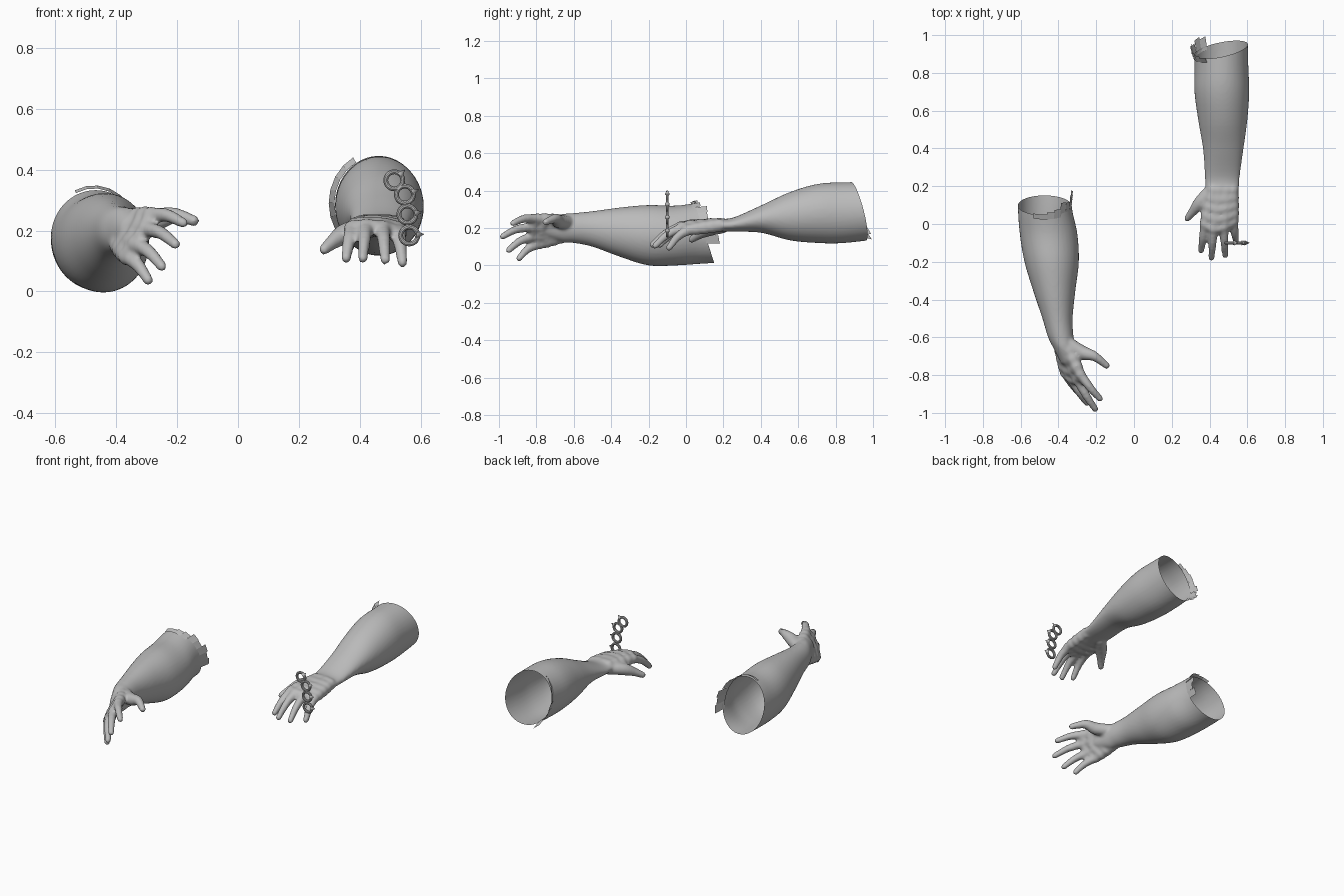
import bpy, bmesh, math
from mathutils import Vector, Matrix

cube = bpy.data.objects.get("Cube")
if cube:
    bpy.data.objects.remove(cube, do_unlink=True)

grey = bpy.data.materials.new("plain_grey")
grey.use_nodes = True
grey.diffuse_color = (0.5, 0.5, 0.5, 1)
grey.node_tree.nodes["Principled BSDF"].inputs["Base Color"].default_value = (0.5, 0.5, 0.5, 1)


def finish(bm, name):
    mesh = bpy.data.meshes.new(name)
    bm.to_mesh(mesh)
    bm.free()
    ob = bpy.data.objects.new(name, mesh)
    bpy.context.collection.objects.link(ob)
    mesh.materials.append(grey)
    return ob


def activate(ob):
    bpy.ops.object.select_all(action="DESELECT")
    ob.select_set(True)
    bpy.context.view_layer.objects.active = ob


def catmull(points, steps):
    """Smooth path through tuples of any length."""
    pts = [points[0]] + list(points) + [points[-1]]
    out = []
    for a, b, c, d in zip(pts, pts[1:], pts[2:], pts[3:]):
        for i in range(steps):
            t = i / steps
            out.append([0.5 * (2 * q + (r - p) * t + (2 * p - 5 * q + 4 * r - s) * t * t
                               + (3 * q - p - 3 * r + s) * t ** 3)
                        for p, q, r, s in zip(a, b, c, d)])
    out.append(list(points[-1]))
    return out


def loft(bm, sections, sides=40):
    """Closed tube from sections (y, x min, x max, z min, z max)."""
    rings = []
    for y, x0, x1, z0, z1 in catmull(sections, 5):
        ring = []
        for k in range(sides):
            t = math.tau * k / sides
            ring.append(bm.verts.new(((x0 + x1) / 2 + (x1 - x0) / 2 * math.cos(t), y,
                                      (z0 + z1) / 2 + (z1 - z0) / 2 * math.sin(t))))
        rings.append(ring)
    for r, s in zip(rings, rings[1:]):
        for k in range(sides):
            n = (k + 1) % sides
            bm.faces.new((r[k], r[n], s[n], s[k]))
    bm.faces.new(rings[0])
    bm.faces.new(rings[-1])


def digit(bm, points, steps=5):
    """Rounded limb along points (x, y, z, radius)."""
    for x, y, z, r in catmull(points, steps):
        bmesh.ops.create_uvsphere(bm, u_segments=12, v_segments=8, radius=r,
                                  matrix=Matrix.Translation((x, y, z)))


def arm(name, sections, fingers, thumb, rim_point, rim_normal):
    bm = bmesh.new()
    # each finger runs wrist -> knuckle -> middle joint -> tip
    bones = [[Vector(p) for p in finger] for finger in fingers]
    for w, k, e in bones:
        joint = k.lerp(e, 0.5) + Vector((0, -0.006, 0.012))
        digit(bm, [(*w, 0.036), (*k, 0.03)])
        digit(bm, [(*k, 0.027), (*joint, 0.023), (*e, 0.018)])
    # flesh of the palm across the bones
    for share, radius in ((0.25, 0.037), (0.5, 0.037), (0.75, 0.035), (1, 0.028)):
        digit(bm, [(*w.lerp(k, share), radius) for w, k, e in bones], 2)
    digit(bm, thumb)
    loft(bm, sections)
    bmesh.ops.recalc_face_normals(bm, faces=bm.faces)
    ob = finish(bm, name)
    activate(ob)
    # fuse into one skin
    mod = ob.modifiers.new("fuse", "REMESH")
    mod.mode = "VOXEL"
    mod.voxel_size = 0.008
    mod = ob.modifiers.new("soften", "SMOOTH")
    mod.factor = 0.5
    mod.iterations = 8
    for m in [m.name for m in ob.modifiers]:
        bpy.ops.object.modifier_apply(modifier=m)
    # open, slanted upper end
    bm = bmesh.new()
    bm.from_mesh(ob.data)
    bmesh.ops.bisect_plane(bm, geom=bm.verts[:] + bm.edges[:] + bm.faces[:],
                           plane_co=rim_point, plane_no=rim_normal, clear_outer=True)
    for f in bm.faces:
        f.smooth = True
        f.material_index = 0
    bm.to_mesh(ob.data)
    bm.free()
    if not ob.data.materials:
        ob.data.materials.append(grey)


def torn_flap(name, section, rim_point, rim_normal, start, end, flare, heights):
    """Stepped strip that continues the open rim."""
    x0, x1, z0, z1 = section
    p, n = Vector(rim_point), Vector(rim_normal)
    bm = bmesh.new()

    def edge(t, reach, scale):
        x = (x0 + x1) / 2 + (x1 - x0) / 2 * scale * math.cos(t)
        z = (z0 + z1) / 2 + (z1 - z0) / 2 * scale * math.sin(t)
        y = p.y - ((x - p.x) * n.x + (z - p.z) * n.z) / n.y
        return bm.verts.new((x, y + reach, z))

    count = len(heights)
    for i, h in enumerate(heights):
        a, b = (math.radians(start + (end - start) * j / count) for j in (i, i + 1))
        bm.faces.new((edge(a, -0.02, 0.99), edge(b, -0.02, 0.99),
                      edge(b, h, flare), edge(a, h * 0.9, flare)))
    finish(bm, name)


# left arm, palm down
left_rim = ((0.46, 0.885, 0.44), (-0.2, 1, 0.25))
arm("left_arm",
    [(0.08, 0.40, 0.54, 0.185, 0.235), (0.17, 0.38, 0.555, 0.18, 0.25),
     (0.25, 0.375, 0.56, 0.18, 0.255),
     (0.4, 0.365, 0.58, 0.175, 0.32), (0.55, 0.34, 0.60, 0.135, 0.39),
     (0.7, 0.32, 0.61, 0.12, 0.435), (0.85, 0.32, 0.605, 0.12, 0.445),
     (1.1, 0.31, 0.60, 0.15, 0.445)],
    [((0.42, 0.18, 0.22), (0.375, 0.0, 0.205), (0.355, -0.14, 0.11)),
     ((0.45, 0.18, 0.22), (0.42, -0.025, 0.21), (0.41, -0.178, 0.11)),
     ((0.49, 0.18, 0.22), (0.475, -0.015, 0.205), (0.483, -0.165, 0.105)),
     ((0.52, 0.18, 0.215), (0.525, 0.015, 0.19), (0.54, -0.09, 0.095))],
    [(0.42, 0.19, 0.205, 0.036), (0.355, 0.12, 0.19, 0.036),
     (0.315, 0.07, 0.165, 0.026), (0.283, 0.03, 0.138, 0.019)],
    *left_rim)
torn_flap("left_torn_flap", (0.315, 0.602, 0.135, 0.445), *left_rim, 120, 240, 1.12,
          [0.01, 0.02, 0.03, 0.03, 0.05, 0.04, 0.06, 0.05])

# right arm, palm turned inward
right_rim = ((-0.45, 0.05, 0.32), (0, 1, 0.33))
arm("right_arm",
    [(-0.74, -0.385, -0.305, 0.15, 0.245), (-0.66, -0.425, -0.315, 0.125, 0.275),
     (-0.6, -0.455, -0.32, 0.12, 0.28),
     (-0.5, -0.485, -0.325, 0.10, 0.29), (-0.35, -0.535, -0.31, 0.045, 0.31),
     (-0.2, -0.58, -0.292, 0.0, 0.323), (-0.05, -0.605, -0.30, 0.0, 0.32),
     (0.1, -0.615, -0.33, 0.01, 0.34), (0.3, -0.615, -0.33, 0.02, 0.35)],
    [((-0.365, -0.63, 0.235), (-0.285, -0.795, 0.25), (-0.18, -0.925, 0.225)),
     ((-0.375, -0.63, 0.215), (-0.30, -0.825, 0.205), (-0.205, -0.98, 0.155)),
     ((-0.385, -0.63, 0.185), (-0.335, -0.815, 0.155), (-0.25, -0.947, 0.082)),
     ((-0.395, -0.63, 0.165), (-0.365, -0.785, 0.115), (-0.295, -0.892, 0.038))],
    [(-0.35, -0.63, 0.23, 0.036), (-0.275, -0.68, 0.235, 0.038),
     (-0.21, -0.70, 0.25, 0.027), (-0.145, -0.75, 0.232, 0.019)],
    *right_rim)
torn_flap("right_torn_flap", (-0.615, -0.33, 0.01, 0.34), *right_rim, -20, 115, 1.05,
          [0.07, 0.06, 0.08, 0.05, 0.06, 0.03, 0.02, 0.01, 0.01])

# four linked knuckle rings with spikes: (x, z, spike angle)
for i, (x, z, angle) in enumerate([(0.513, 0.365, 45), (0.548, 0.318, 20),
                                   (0.556, 0.253, 10), (0.562, 0.184, 5)]):
    bpy.ops.mesh.primitive_torus_add(major_segments=28, minor_segments=10, major_radius=0.028,
                                     minor_radius=0.008, location=(x, -0.1, z),
                                     rotation=(math.pi / 2, 0, 0))
    ring = bpy.context.object
    ring.name = f"knuckle_ring_{i + 1}"
    a = math.radians(angle)
    out = Vector((math.cos(a), 0, math.sin(a)))
    bpy.ops.mesh.primitive_cone_add(vertices=12, radius1=0.013, radius2=0, depth=0.026,
                                    location=Vector((x, -0.1, z)) + out * 0.037,
                                    rotation=out.to_track_quat("Z", "Y").to_euler())
    spike = bpy.context.object
    spike.name = f"ring_spike_{i + 1}"
    for ob in (ring, spike):
        ob.data.materials.append(grey)
        activate(ob)
        bpy.ops.object.shade_smooth_by_angle()
